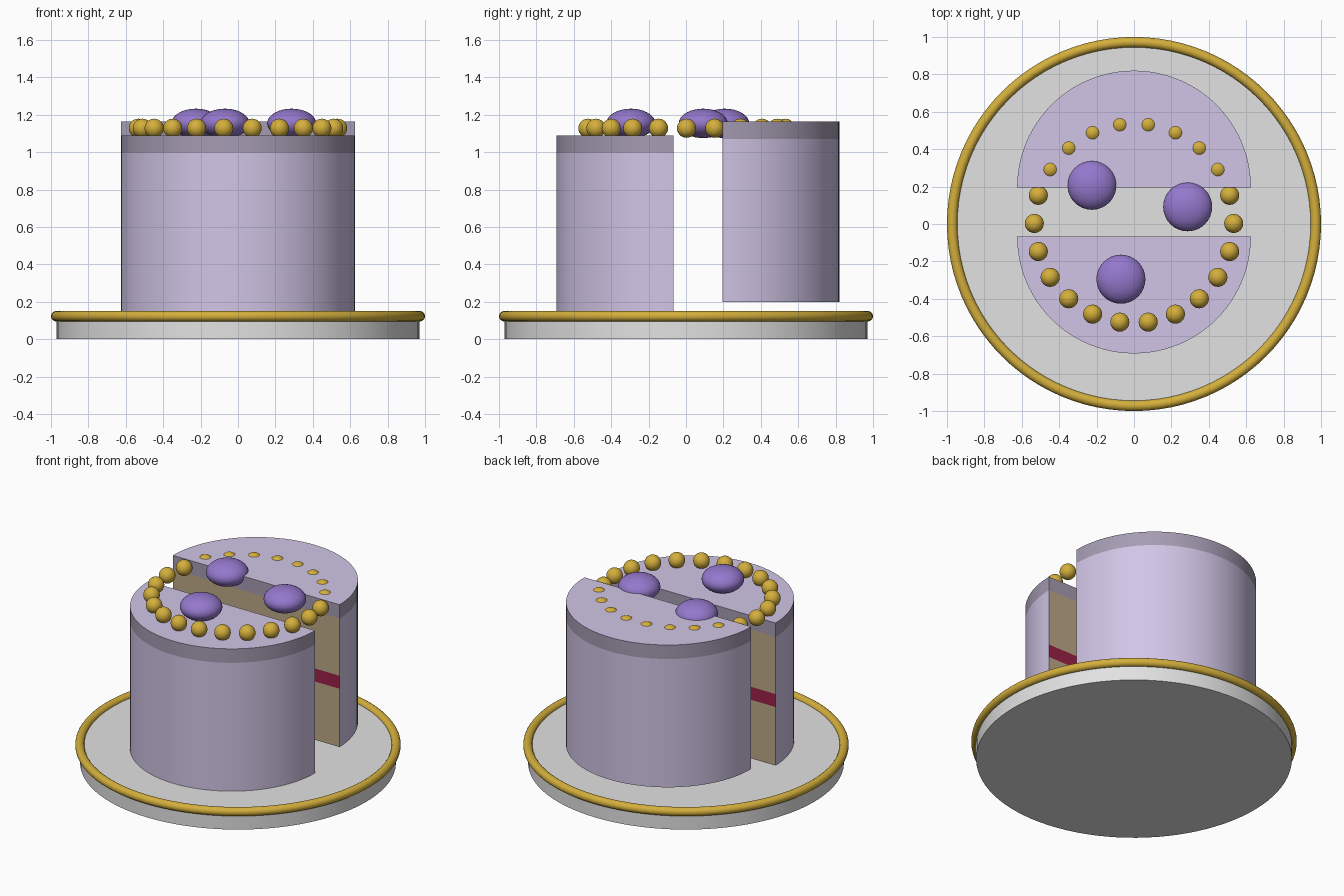
import bpy, bmesh, math
from mathutils import Matrix

if "Cube" in bpy.data.objects:
    bpy.data.objects.remove(bpy.data.objects["Cube"])


def material(name, r, g, b):
    lin = [((c / 255 + 0.055) / 1.055) ** 2.4 for c in (r, g, b)]
    m = bpy.data.materials.new(name)
    m.diffuse_color = (*lin, 1)
    m.use_nodes = True
    m.node_tree.nodes["Principled BSDF"].inputs["Base Color"].default_value = m.diffuse_color
    return m


LILAC = material("lilac icing", 209, 197, 230)
MAUVE = material("mauve icing edge", 165, 156, 178)
SPONGE = material("sponge", 188, 168, 134)
JAM = material("raspberry jam", 155, 32, 70)
GOLD = material("gold", 212, 175, 60)
BERRY = material("purple berry", 149, 120, 205)
PLATE = material("white plate", 226, 226, 226)


def finish(name, mat):
    ob = bpy.context.object
    ob.name = name
    ob.data.materials.append(mat)
    bpy.ops.object.shade_smooth_by_angle(angle=math.radians(35))
    return ob


def half_cake(name, y, z, side):
    """Half cylinder of stacked bands; side = -1 front half, +1 back half."""
    levels = [0, 0.395, 0.483, 0.87, 0.965]
    n, r = 48, 0.625
    bm = bmesh.new()
    rings = []
    for h in levels:
        rings.append([bm.verts.new((r * math.cos(math.pi * i / n),
                                    y + side * r * math.sin(math.pi * i / n),
                                    z + h)) for i in range(n + 1)])
    for k, (lo, hi) in enumerate(zip(rings, rings[1:])):
        # outer wall
        for i in range(n):
            f = bm.faces.new((lo[i], lo[i + 1], hi[i + 1], hi[i]))
            f.material_index = 1 if k == 3 else 0
        # cut face: sponge, jam, sponge, icing
        f = bm.faces.new((lo[n], lo[0], hi[0], hi[n]))
        f.material_index = (2, 3, 2, 1)[k]
    bm.faces.new(rings[0])
    bm.faces.new(rings[-1])
    bmesh.ops.recalc_face_normals(bm, faces=bm.faces)
    me = bpy.data.meshes.new(name)
    bm.to_mesh(me)
    bm.free()
    for m in (LILAC, MAUVE, SPONGE, JAM):
        me.materials.append(m)
    ob = bpy.data.objects.new(name, me)
    bpy.context.collection.objects.link(ob)
    bpy.context.view_layer.objects.active = ob
    bpy.ops.object.select_all(action='DESELECT')
    ob.select_set(True)
    bpy.ops.object.shade_smooth_by_angle(angle=math.radians(35))


# Plate with gold rim
bpy.ops.mesh.primitive_cylinder_add(vertices=96, radius=0.97, depth=0.125, location=(0, 0, 0.0625))
finish("plate", PLATE)
bpy.ops.mesh.primitive_torus_add(major_segments=96, minor_segments=16, major_radius=0.972,
                                 minor_radius=0.028, location=(0, 0, 0.123))
finish("plate_rim", GOLD)

# Two cake halves, the back one lifted
half_cake("front_cake_half", -0.067, 0.125, -1)
half_cake("back_cake_half", 0.195, 0.2, 1)

# Ring of gold beads
for i in range(22):
    a = 2 * math.pi * i / 22
    bpy.ops.mesh.primitive_uv_sphere_add(segments=24, ring_count=14, radius=0.051,
        location=(0.533 * math.cos(a), 0.003 + 0.533 * math.sin(a), 1.128))
    finish(f"bead_{i + 1}", GOLD)

# Flattened berries
for i, (x, y) in enumerate([(-0.225, 0.207), (0.287, 0.092), (-0.07, -0.295)]):
    bpy.ops.mesh.primitive_uv_sphere_add(segments=32, ring_count=18, radius=0.131, location=(x, y, 1.154))
    ob = finish(f"berry_{i + 1}", BERRY)
    ob.data.transform(Matrix.Diagonal((1, 1, 0.6, 1)))
